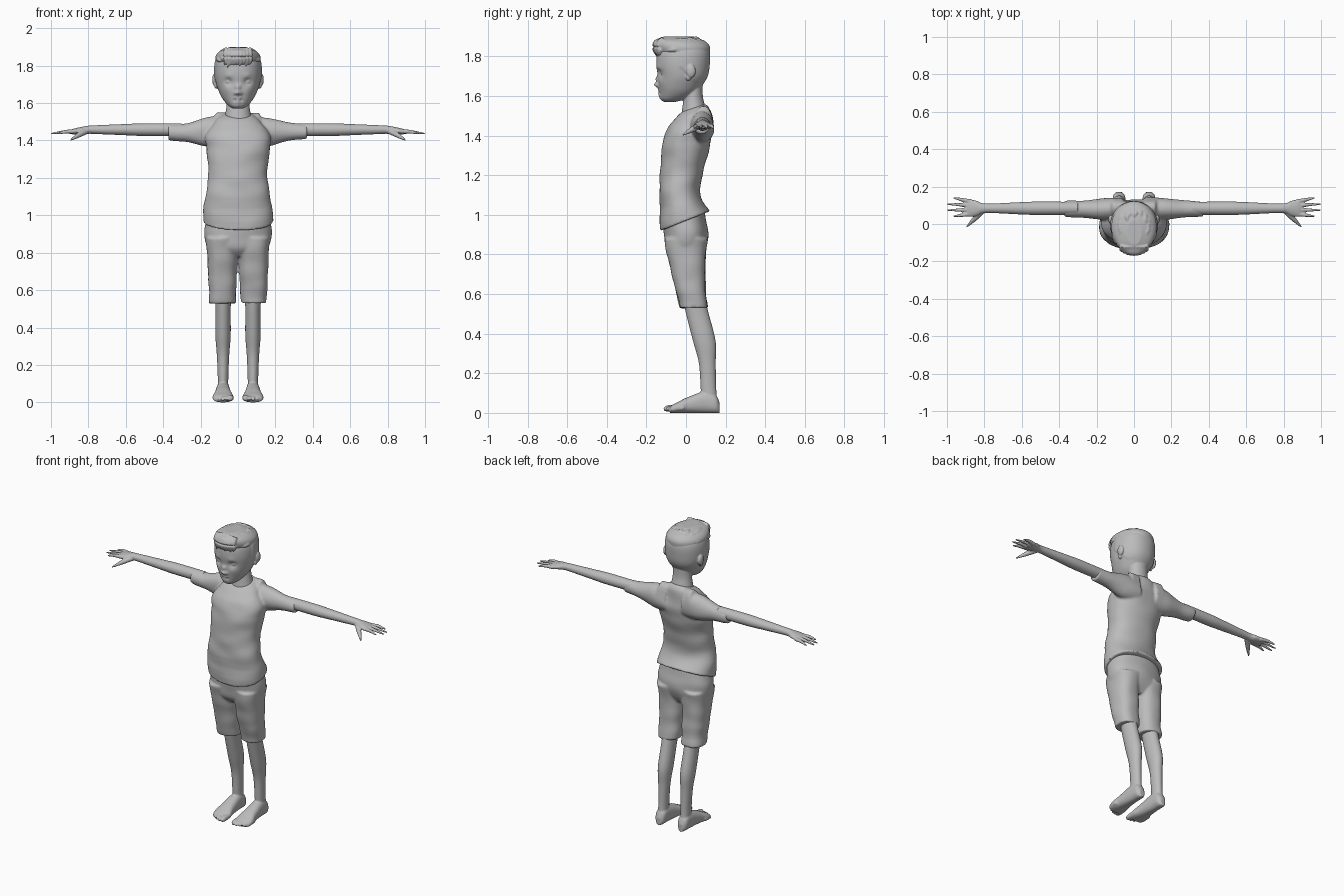
import bpy, bmesh, math, random
from mathutils import Vector, noise

cube = bpy.data.objects.get("Cube")
if cube:
    bpy.data.objects.remove(cube, do_unlink=True)
random.seed(4)

clay = bpy.data.materials.new("plain_grey")
clay.use_nodes = True
grey = (0.5, 0.5, 0.5, 1)
clay.diffuse_color = grey
shader = next(node for node in clay.node_tree.nodes if node.type == 'BSDF_PRINCIPLED')
shader.inputs["Base Color"].default_value = grey


def blend_rows(rows, steps=6):
    """Catmull-Rom interpolation between stations."""
    padded = [rows[0], *rows, rows[-1]]
    smooth = []
    for before, start, end, after in zip(padded, padded[1:], padded[2:], padded[3:]):
        for step in range(steps):
            t = step / steps
            smooth.append([
                b + t * ((c - a) + t * ((2*a - 5*b + 4*c - d) + t * (3*b - a - 3*c + d))) / 2
                for a, b, c, d in zip(before, start, end, after)])
    return smooth + [list(rows[-1])]


def skin_rings(bm, rings):
    """Bridge closed rings of points and cap both ends."""
    loops = [[bm.verts.new(point) for point in ring] for ring in rings]
    for low, high in zip(loops, loops[1:]):
        for i in range(len(low)):
            bm.faces.new((low[i-1], low[i], high[i], high[i-1]))
    bm.faces.new(loops[0][::-1])
    bm.faces.new(loops[-1])


def loft(bm, rows, place, square=1, sides=48):
    """Sweep a rounded section; place(c, s, *row) turns the unit section into a point."""
    section = []
    for i in range(sides):
        angle = math.tau * i / sides
        section.append([math.copysign(abs(f) ** square, f)
                        for f in (math.cos(angle), math.sin(angle))])
    skin_rings(bm, [[place(c, s, *row) for c, s in section] for row in blend_rows(rows)])


def column(bm, rows, middle=0, square=1, sides=48):
    """Upright loft. Rows: height, half width, front, back."""
    loft(bm, rows, lambda c, s, z, half, front, back:
         (middle + c * half, (front + back) / 2 + s * (back - front) / 2, z), square, sides)


def limb(bm, rows, depth, height):
    """Sideways loft. Rows: distance out, half depth, half height; it droops past the wrist."""
    loft(bm, rows, lambda c, s, x, wide, tall:
         (x, depth + c * wide, height + s * tall - max(0, x - .8) / 8))


def tube(bm, points, radii, sides=10):
    """Tapered round tube for digits and locks."""
    rows = blend_rows([(*point, radius) for point, radius in zip(points, radii)], 4)
    path = [Vector(row[:3]) for row in rows]
    circle = [Vector((math.cos(a), math.sin(a), 0))
              for a in (math.tau * k / sides for k in range(sides))]
    rings = []
    for i, point in enumerate(path):
        along = path[min(i + 1, len(path) - 1)] - path[max(i - 1, 0)]
        turn = along.to_track_quat('Z', 'Y')
        rings.append([point + turn @ spoke * max(rows[i][3], .001) for spoke in circle])
    skin_rings(bm, rings)


def blob(bm, centre, size):
    made = bmesh.ops.create_uvsphere(bm, u_segments=20, v_segments=12, radius=1)
    for vert in made["verts"]:
        vert.co = Vector(centre) + vert.co * Vector(size)


def mirror(bm):
    """Add the other side of everything built so far."""
    geom = bmesh.ops.duplicate(bm, geom=bm.verts[:] + bm.edges[:] + bm.faces[:])["geom"]
    for item in geom:
        if isinstance(item, bmesh.types.BMVert):
            item.co.x *= -1


def folds(bm, depth=.008):
    """Soft cloth creases."""
    bm.normal_update()
    for vert in bm.verts:
        vert.co += vert.normal * depth * noise.noise(vert.co * Vector((7, 7, 12)))


def clamp(value):
    return min(max(value, 0), 1)


def finish(name, bm, voxel, passes):
    """Fuse the overlapping pieces into one smooth skin."""
    bmesh.ops.recalc_face_normals(bm, faces=bm.faces)
    mesh = bpy.data.meshes.new(name)
    bm.to_mesh(mesh)
    bm.free()
    mesh.materials.append(clay)
    part = bpy.data.objects.new(name, mesh)
    bpy.context.collection.objects.link(part)
    fuse = part.modifiers.new("fuse", 'REMESH')
    fuse.mode = 'VOXEL'
    fuse.voxel_size = voxel
    fuse.use_smooth_shade = True
    relax = part.modifiers.new("relax", 'SMOOTH')
    relax.factor = .5
    relax.iterations = passes


# Shirt: sleeves, then a torso whose hem and collar rise at the back
bm = bmesh.new()
limb(bm, [(.06, .06, .08), (.14, .06, .08), (.2, .055, .07), (.28, .045, .05), (.37, .04, .04)],
     depth=.08, height=1.445)
mirror(bm)
column(bm, [(.97, .19, -.13, .12), (1.1, .175, -.135, .07), (1.22, .155, -.13, .09),
            (1.35, .17, -.12, .12), (1.42, .175, -.1, .13), (1.5, .12, -.05, .12),
            (1.53, .07, -.02, .1)], square=.9)
for vert in bm.verts:
    x, y, z = vert.co
    vert.co.z += y * .4 * clamp((1.1 - z) * 8)
    if abs(x) < .12:
        vert.co.z += y * .3 * clamp((z - 1.45) * 12)
folds(bm)
finish("shirt", bm, .007, 4)

# Shorts: two legs joined at the hips
bm = bmesh.new()
column(bm, [(.53, .07, -.03, .11), (.65, .075, -.06, .1), (.77, .08, -.09, .1), (.88, .09, -.11, .11)],
       middle=.083, square=.85)
mirror(bm)
column(bm, [(.78, .1, -.06, .07), (.83, .165, -.1, .1), (.92, .18, -.115, .11), (1.02, .165, -.11, .09)],
       square=.9)
folds(bm)
finish("shorts", bm, .007, 3)

# Arms and hands
bm = bmesh.new()
limb(bm, [(.3, .034, .034), (.5, .036, .034), (.6, .033, .03), (.79, .025, .022),
          (.84, .04, .019), (.88, .046, .015), (.9, .035, .01)], depth=.084, height=1.458)
for i in range(4):
    root = .12 - .022 * i
    tip = .14 - .033 * i
    reach = 1 if i in (1, 2) else .965
    tube(bm, [(.87, root, 1.447), (.92, (root + tip) / 2, 1.447), (reach, tip, 1.436)], [.012, .01, .004])
tube(bm, [(.81, .07, 1.45), (.85, .03, 1.43), (.895, -.016, 1.402)], [.016, .014, .004])
mirror(bm)
finish("arms", bm, .004, 2)

# Lower legs, feet and toes
bm = bmesh.new()
column(bm, [(.04, .03, .08, .16), (.12, .028, .074, .153), (.25, .033, .065, .15), (.36, .041, .036, .15),
            (.5, .041, 0, .115), (.6, .045, -.02, .09)], middle=.08)
loft(bm, [(-.08, .035, .03), (-.07, .05, .04), (-.04, .056, .055), (.01, .045, .08),
          (.1, .036, .11), (.15, .032, .09), (.17, .015, .05)],
     lambda c, s, y, half, top: (.08 + c * half, y, (1 + s) * top / 2), square=.85)
for i in range(5):
    x = .04 + .021 * i
    radius = .012 if i else .017
    tip = .0025 * i * i - .112
    tube(bm, [(x, tip + .06, .024), (x, tip + .02, .022), (x, tip, radius)],
         [radius, radius, radius / 2])
mirror(bm)
finish("legs", bm, .005, 2)

# Head: a skull with the features pushed in or out of the face
bm = bmesh.new()
column(bm, [(1.57, .025, -.11, -.05), (1.585, .05, -.127, 0), (1.615, .077, -.133, .05),
            (1.65, .097, -.138, .08), (1.7, .116, -.142, .11), (1.76, .124, -.15, .12),
            (1.82, .12, -.145, .12), (1.86, .1, -.12, .1), (1.89, .05, -.07, .05)], square=.94, sides=80)
# Each feature: offset from the middle, height, radius, push
features = {
    "nose_tip": (0, 1.656, .013, -.025), "nose_bridge": (0, 1.685, .014, -.015),
    "nostril": (.016, 1.652, .008, -.009), "eye_socket": (.05, 1.715, .02, .014),
    "brow": (.05, 1.742, .018, -.005), "cheek": (.055, 1.67, .025, -.004),
    "upper_lip": (.01, 1.626, .011, -.006), "lower_lip": (0, 1.606, .013, -.007),
    "mouth": (.015, 1.616, .007, .009), "chin": (0, 1.584, .014, -.004)}
for vert in bm.verts:
    x, y, z = vert.co
    if y < -.03:
        for offset, height, radius, push in features.values():
            away = math.hypot(abs(x) - offset, z - height) / radius
            vert.co.y += push * math.exp(-away * away)
    elif z > 1.67 + max(0, .05 - y):
        vert.co.x *= 1.03    # cropped hair on the sides and back
blob(bm, (.05, -.108, 1.715), (.021, .02, .016))
blob(bm, (.124, .025, 1.725), (.014, .024, .034))
blob(bm, (.116, .012, 1.695), (.012, .014, .018))
mirror(bm)
column(bm, [(1.46, .085, -.03, .105), (1.53, .07, -.02, .1), (1.6, .06, -.01, .085), (1.68, .06, 0, .085)])
finish("head_and_neck", bm, .004, 2)

# Swept hair: a raised cap covered in overlapping locks
bm = bmesh.new()
column(bm, [(1.81, .118, -.14, .12), (1.85, .12, -.16, .12), (1.88, .095, -.16, .09), (1.9, .04, -.11, .02)])
crown = Vector((0, -.02, 1.81))
reach = Vector((.117, .14, .09))
for i in range(90):
    angle = math.tau * i * .618
    root = Vector((math.cos(angle), math.sin(angle), random.uniform(.3, 1.3)))
    sweep = Vector((random.uniform(-.1, .1), -.2, -.03))
    tube(bm, [crown + (root + sweep * k).normalized() * reach for k in range(4)],
         [.006, .013, .011, .002])
# Short fringe
for i in range(-4, 5):
    x = i * .016
    curve = 5 * x * x
    tube(bm, [(x, -.115, 1.89), (x, curve - .156, 1.86), (x, curve - .154, 1.825),
              (x - .01, curve - .147, random.uniform(1.785, 1.805))], [.012, .014, .012, .002])
finish("hair", bm, .004, 1)
